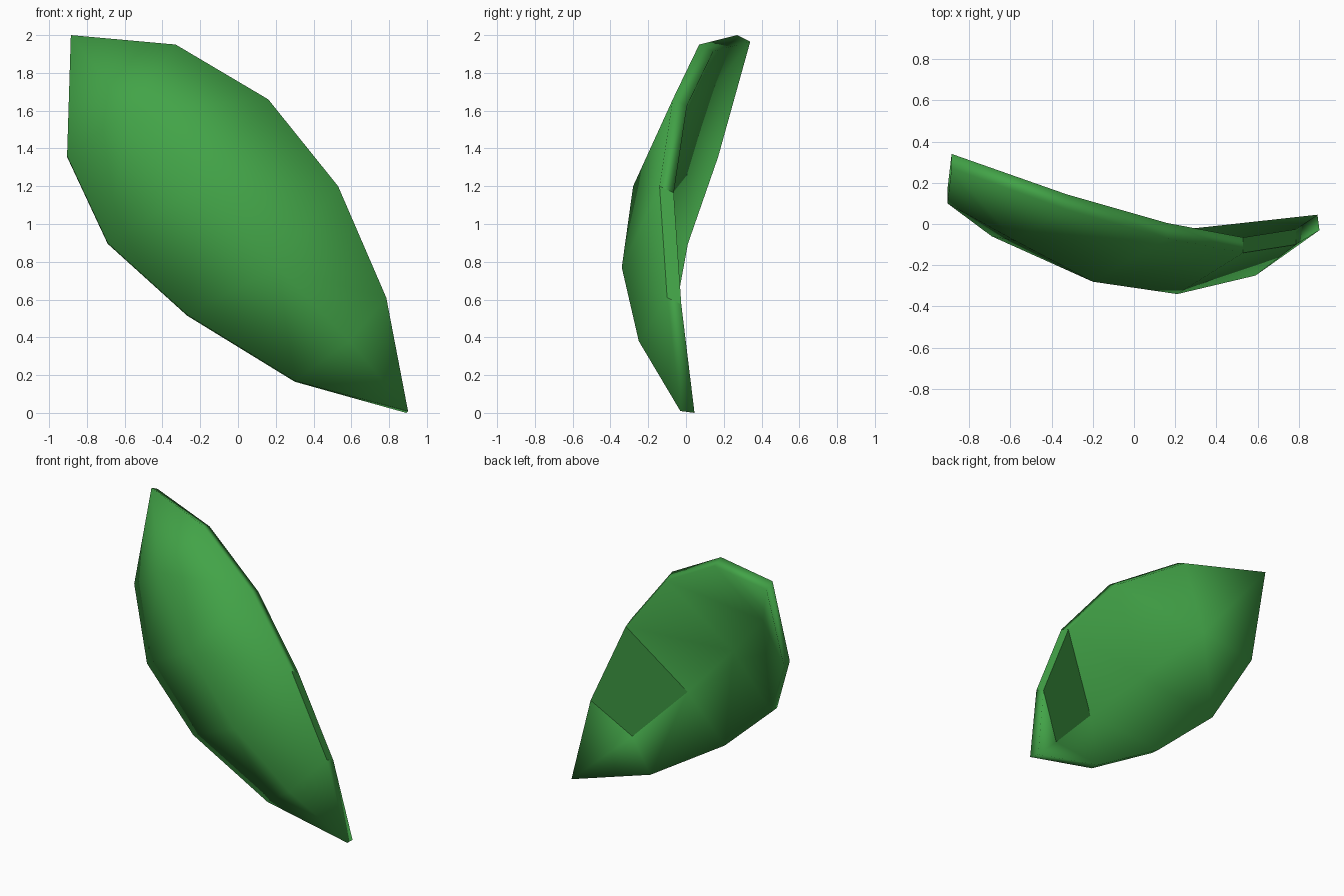
import bpy
import bmesh
from mathutils import Vector

cube = bpy.data.objects.get("Cube")
if cube:
    bpy.data.objects.remove(cube, do_unlink=True)

green = bpy.data.materials.new("leaf_green")
green.use_nodes = True
colour = (0.055, 0.37, 0.064, 1)
green.diffuse_color = colour
green.node_tree.nodes["Principled BSDF"].inputs["Base Color"].default_value = colour

# Front skin: two ends, joined by ribs of upper rim, midrib and lower rim
tip = (0.90, -0.03, 0.01)
stem = (-0.885, 0.27, 2.0)
upper = [(0.785, -0.10, 0.61), (0.53, -0.14, 1.20), (0.16, -0.07, 1.66), (-0.33, 0.07, 1.95)]
middle = [(0.59, -0.25, 0.38), (0.21, -0.34, 0.77), (-0.20, -0.28, 1.20), (-0.58, -0.08, 1.60)]
lower = [(0.30, -0.09, 0.17), (-0.27, -0.13, 0.52), (-0.69, -0.06, 0.90), (-0.905, 0.10, 1.36)]

# Thickness of the blade at the rim, midrib and ends
rim_up = Vector((0, 0.075, -0.035))
rim_low = Vector((0, 0.07, -0.005))
rib = Vector((-0.04, 0.08, -0.06))
tip_in = Vector((-0.01, 0.075, -0.01))
stem_in = Vector((0, 0.07, -0.035))

bm = bmesh.new()


def make_skin(back):
    def row(points, shift):
        return [bm.verts.new(Vector(p) + shift * back) for p in points]

    t, = row([tip], tip_in)
    s, = row([stem], stem_in)
    u, m, l = row(upper, rim_up), row(middle, rib), row(lower, rim_low)
    faces = []
    for side in (u, l):
        faces.append(bm.faces.new((t, side[0], m[0])))
        for i in range(len(m) - 1):
            faces.append(bm.faces.new((side[i], side[i + 1], m[i + 1], m[i])))
        faces.append(bm.faces.new((side[-1], s, m[-1])))
    return [t] + u + [s] + l[::-1], faces


front_rim, front_faces = make_skin(0)
back_rim, back_faces = make_skin(1)

# Rim strip closing the blade
count = len(front_rim)
rim_faces = []
for i in range(count):
    j = (i + 1) % count
    rim_faces.append(bm.faces.new((front_rim[i], front_rim[j], back_rim[j], back_rim[i])))
bmesh.ops.recalc_face_normals(bm, faces=bm.faces)

# Soft blade with one flat panel on the back and the rim beside it
for f in bm.faces:
    f.smooth = True
back_faces[1].smooth = False
rim_faces[1].smooth = False

mesh = bpy.data.meshes.new("leaf_blade")
bm.to_mesh(mesh)
bm.free()
mesh.materials.append(green)
leaf = bpy.data.objects.new("leaf_blade", mesh)
bpy.context.collection.objects.link(leaf)
